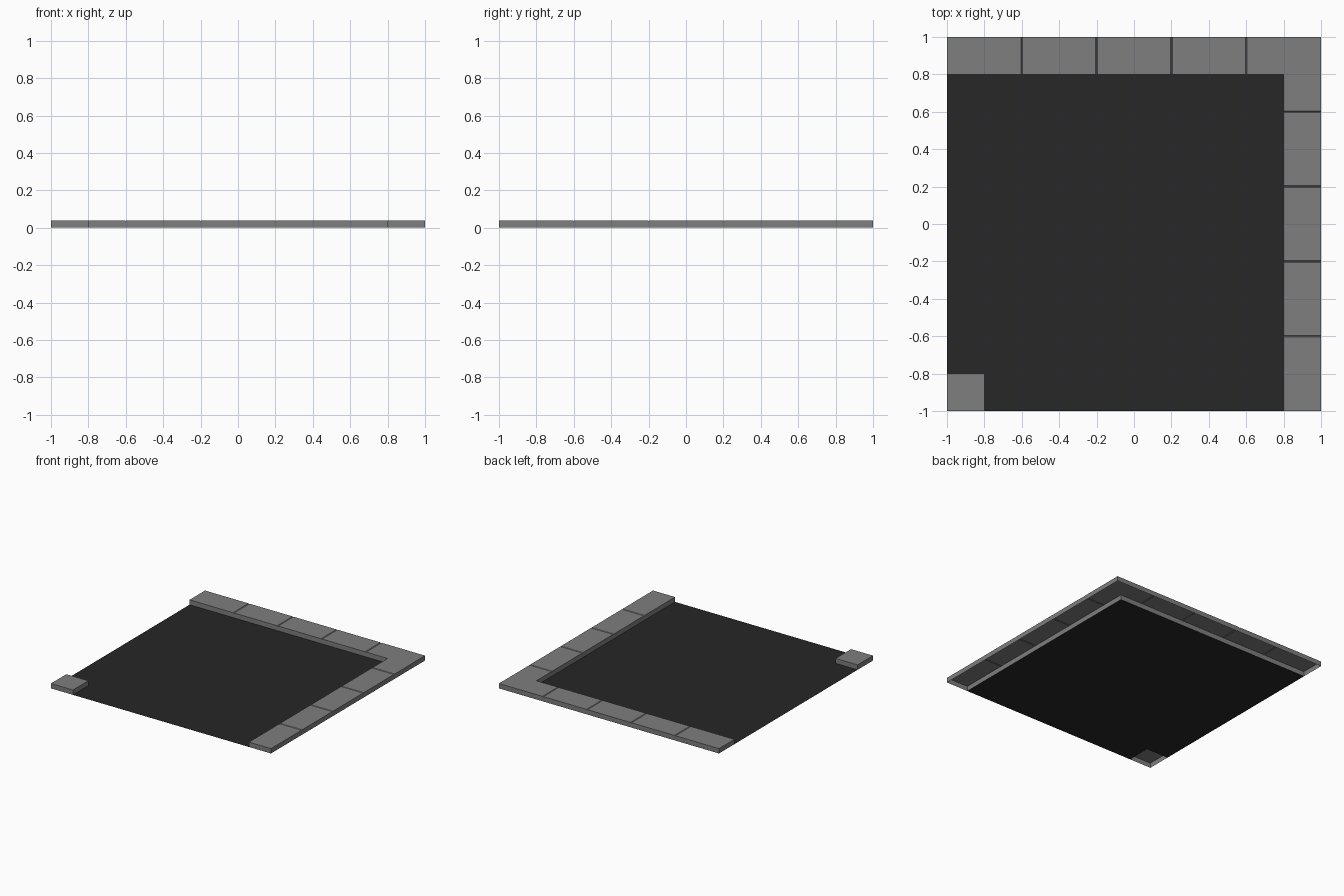
import bpy, bmesh

if "Cube" in bpy.data.objects:
    bpy.data.objects.remove(bpy.data.objects["Cube"])

H = 0.04          # kerb height
GW, GD = 0.005, 0.004   # joint half width and depth


def material(name, v):
    m = bpy.data.materials.new(name)
    m.diffuse_color = (v, v, v, 1)
    m.use_nodes = True
    m.node_tree.nodes["Principled BSDF"].inputs["Base Color"].default_value = m.diffuse_color
    return m


def build(name, faces, mat):
    bm = bmesh.new()
    for f in faces:
        bm.faces.new([bm.verts.new(p) for p in f])
    bmesh.ops.remove_doubles(bm, verts=bm.verts, dist=1e-5)
    me = bpy.data.meshes.new(name)
    bm.to_mesh(me)
    bm.free()
    ob = bpy.data.objects.new(name, me)
    me.materials.append(mat)
    bpy.context.collection.objects.link(ob)


def swap(faces):
    # mirror across the x = y diagonal, keeping normals outward
    return [[(y, x, z) for x, y, z in reversed(f)] for f in faces]


asphalt = material("asphalt", 0.02)
concrete = material("concrete", 0.21)

# Road surface, leaving the kerb footprints open
build("road", [[(-.8, -1, 0), (.8, -1, 0), (.8, -.8, 0), (-.8, -.8, 0)],
               [(-1, -.8, 0), (.8, -.8, 0), (.8, .8, 0), (-1, .8, 0)]], asphalt)

# Long kerb: open-bottomed shell with shallow joints and a mitred end
stations = [(-1, H)]
for j in (-.6, -.2, .2, .6):
    stations += [(j - GW, H), (j, H - GD), (j + GW, H)]
inner = stations + [(.8, H)]
outer = stations + [(1, H)]
kerb = [[(.8, -1, 0), (1, -1, 0), (1, -1, H), (.8, -1, H)]]
for (a, az), (b, bz), (c, cz), (d, dz) in zip(inner, inner[1:], outer, outer[1:]):
    kerb += [[(.8, a, az), (1, c, cz), (1, d, dz), (.8, b, bz)],
             [(1, c, 0), (1, d, 0), (1, d, dz), (1, c, cz)],
             [(.8, b, 0), (.8, a, 0), (.8, a, az), (.8, b, bz)]]
build("right_kerb", kerb, concrete)
build("back_kerb", swap(kerb), concrete)

# Small corner kerb: four walls and a top
ring = [(-1, -1), (-.8, -1), (-.8, -.8), (-1, -.8)]
corner = [[(x, y, H) for x, y in ring]]
for p, q in zip(ring, ring[1:] + ring[:1]):
    corner.append([(*p, 0), (*q, 0), (*q, H), (*p, H)])
build("corner_kerb", corner, concrete)
